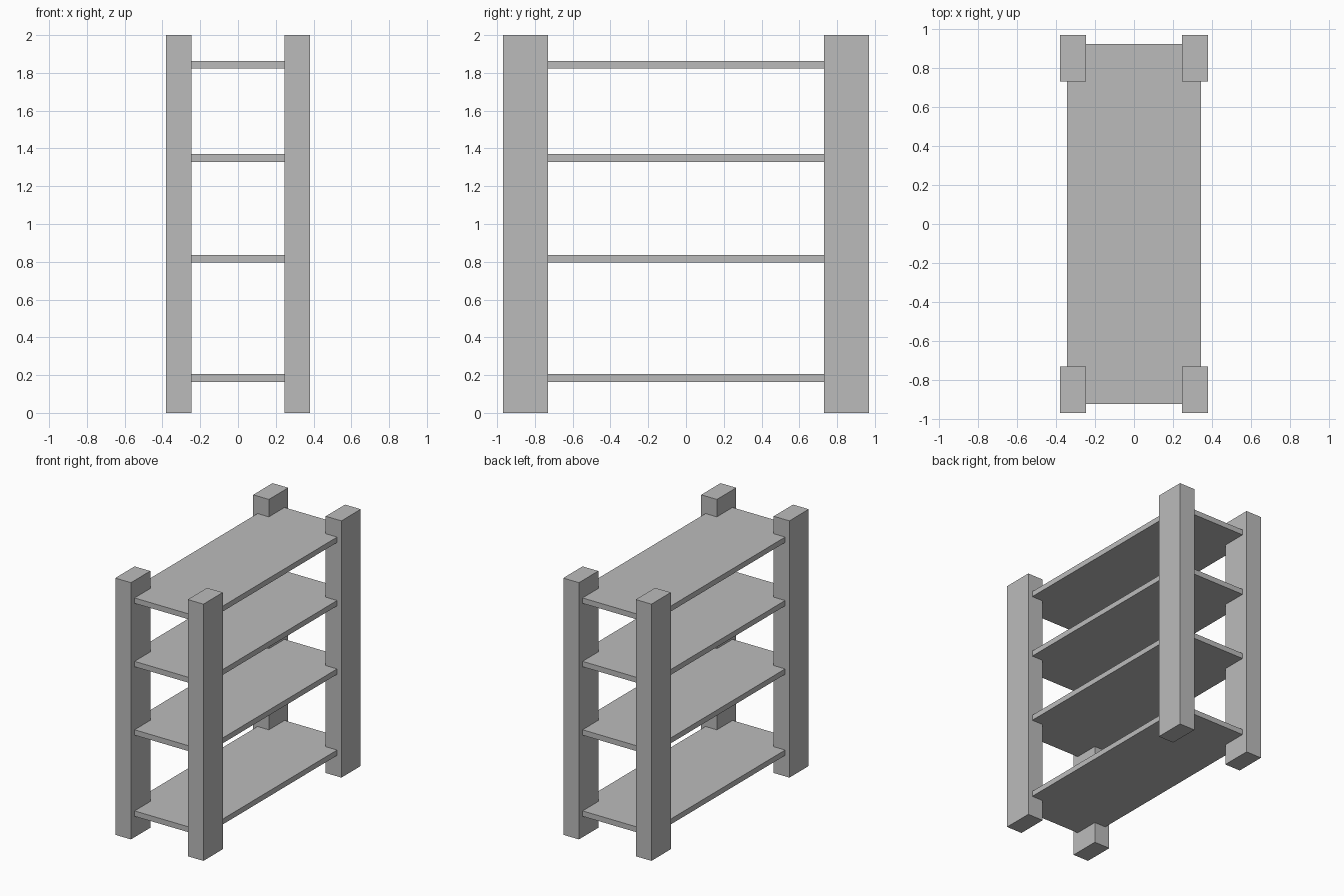
import bpy

cube = bpy.data.objects.get("Cube")
if cube:
    bpy.data.objects.remove(cube, do_unlink=True)

# Single plain grey finish
grey = bpy.data.materials.new("plain grey")
grey.use_nodes = True
colour = (0.5, 0.5, 0.5, 1)
grey.diffuse_color = colour
grey.node_tree.nodes["Principled BSDF"].inputs["Base Color"].default_value = colour


def box(name, low, high):
    """Flat-faced box between two corners."""
    centre = [(a + b) / 2 for a, b in zip(low, high)]
    bpy.ops.mesh.primitive_cube_add(size=1, location=centre)
    obj = bpy.context.object
    obj.name = name
    obj.scale = [b - a for a, b in zip(low, high)]
    bpy.ops.object.transform_apply(location=False, rotation=False, scale=True)
    obj.data.materials.append(grey)
    return obj


# Four upright corner posts
post_inner = (0.245, 0.73)
post_outer = (0.38, 0.968)
for y_name, sy in (("front", -1), ("back", 1)):
    for x_name, sx in (("right", -1), ("left", 1)):
        xs = sorted(sx * v for v in (post_inner[0], post_outer[0]))
        ys = sorted(sy * v for v in (post_inner[1], post_outer[1]))
        box(f"{y_name}_{x_name}_post", (xs[0], ys[0], 0), (xs[1], ys[1], 2))

# Four shelves let into the posts
half_x, half_y, thickness = 0.343, 0.923, 0.042
for i, z in enumerate((0.163, 0.795, 1.328, 1.822), 1):
    box(f"shelf_{i}", (-half_x, -half_y, z), (half_x, half_y, z + thickness))
